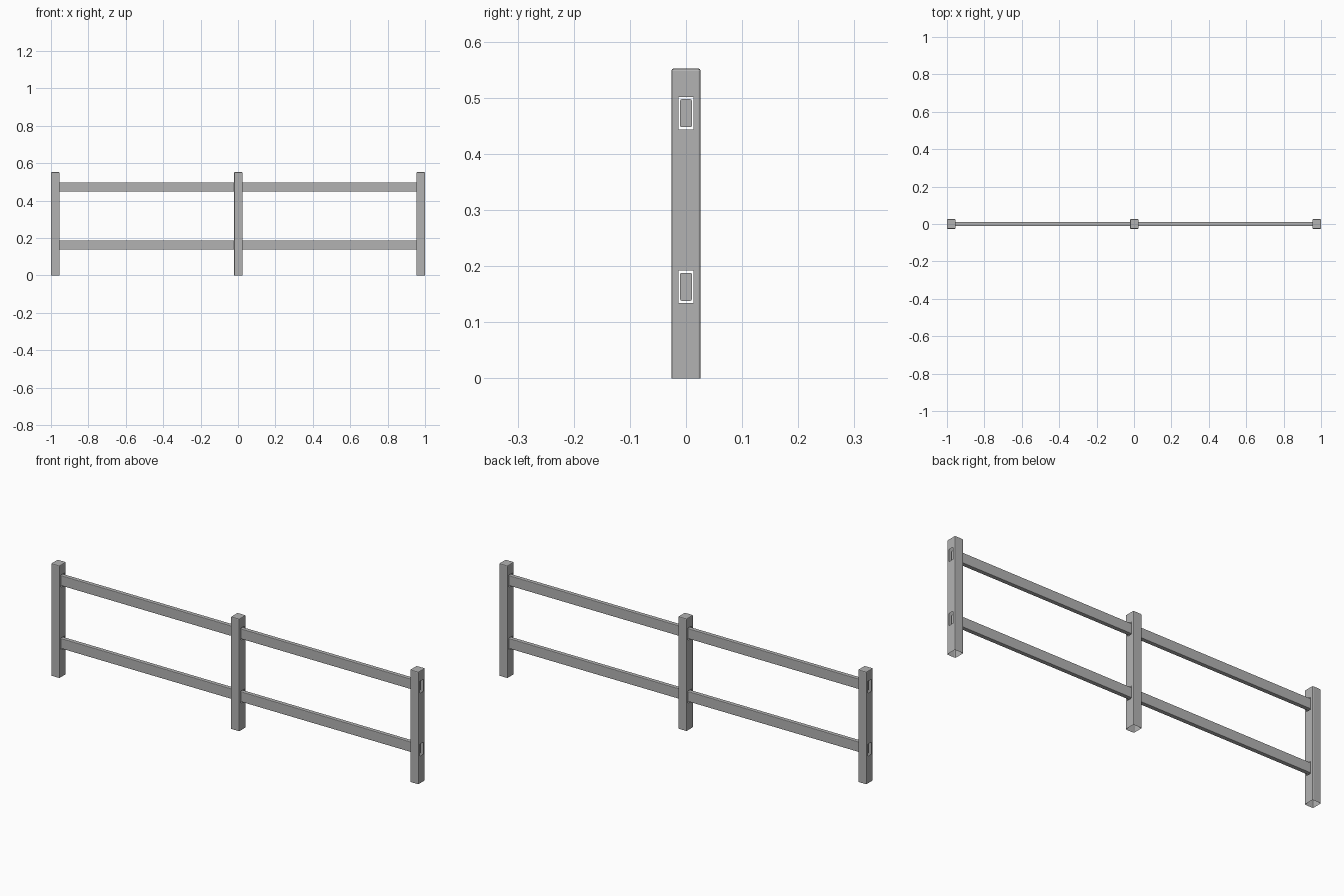
import bpy, bmesh
from mathutils import Vector

if "Cube" in bpy.data.objects:
    bpy.data.objects.remove(bpy.data.objects["Cube"])

grey = bpy.data.materials.new("grey metal")
grey.diffuse_color = (0.45, 0.45, 0.45, 1)
grey.use_nodes = True
grey.node_tree.nodes["Principled BSDF"].inputs["Base Color"].default_value = grey.diffuse_color

POST_X, POST_Y, POST_H = 0.046, 0.052, 0.552
RAIL_Z = (0.163, 0.4725)                 # rail centre heights
RAIL_Y, RAIL_H = 0.021, 0.050
SLOT_Y, SLOT_H = 0.027, 0.058            # slots are a little larger than the rails


def box(sx, sy, sz):
    bm = bmesh.new()
    bmesh.ops.create_cube(bm, size=1)
    bmesh.ops.scale(bm, vec=(sx, sy, sz), verts=bm.verts)
    return bm


def finish(bm, name, loc):
    me = bpy.data.meshes.new(name)
    bm.to_mesh(me)
    bm.free()
    me.materials.append(grey)
    ob = bpy.data.objects.new(name, me)
    ob.location = loc
    bpy.context.collection.objects.link(ob)


def post(name, x):
    bm = box(POST_X, POST_Y, POST_H)
    bmesh.ops.translate(bm, vec=(0, 0, POST_H / 2), verts=bm.verts)
    # soften every edge except those around the open foot
    edges = [e for e in bm.edges if max(v.co.z for v in e.verts) > 0.1]
    bmesh.ops.bevel(bm, geom=edges, offset=0.004, segments=2, profile=0.5, affect='EDGES')

    # cut the slot outlines into the side walls
    def cut(co, no):
        bmesh.ops.bisect_plane(bm, geom=bm.verts[:] + bm.edges[:] + bm.faces[:],
                               plane_co=co, plane_no=no)
    for s in (-1, 1):
        cut((0, s * SLOT_Y / 2, 0), (0, 1, 0))
        for z in RAIL_Z:
            cut((0, 0, z + s * SLOT_H / 2), (0, 0, 1))
    bm.normal_update()

    # open the slots and the hollow foot
    def is_open(f):
        c = f.calc_center_median()
        slot = (abs(f.normal.x) > 0.99 and abs(c.y) < SLOT_Y / 2
                and any(abs(c.z - z) < SLOT_H / 2 for z in RAIL_Z))
        return slot or f.normal.z < -0.9
    bmesh.ops.delete(bm, geom=[f for f in bm.faces if is_open(f)], context='FACES')
    finish(bm, name, (x, 0, 0))


def rail(name, z):
    bm = box(1.974, RAIL_Y, RAIL_H)
    long_edges = [e for e in bm.edges if abs((e.verts[0].co - e.verts[1].co).x) > 1]
    bmesh.ops.bevel(bm, geom=long_edges, offset=0.003, segments=2, profile=0.5, affect='EDGES')
    finish(bm, name, (0, 0, z))


# three posts
end = 1 - POST_X / 2
for name, x in (("left_post", -end), ("middle_post", 0.002), ("right_post", end)):
    post(name, x)

# two rails running through the slots
for name, z in zip(("lower_rail", "upper_rail"), RAIL_Z):
    rail(name, z)
